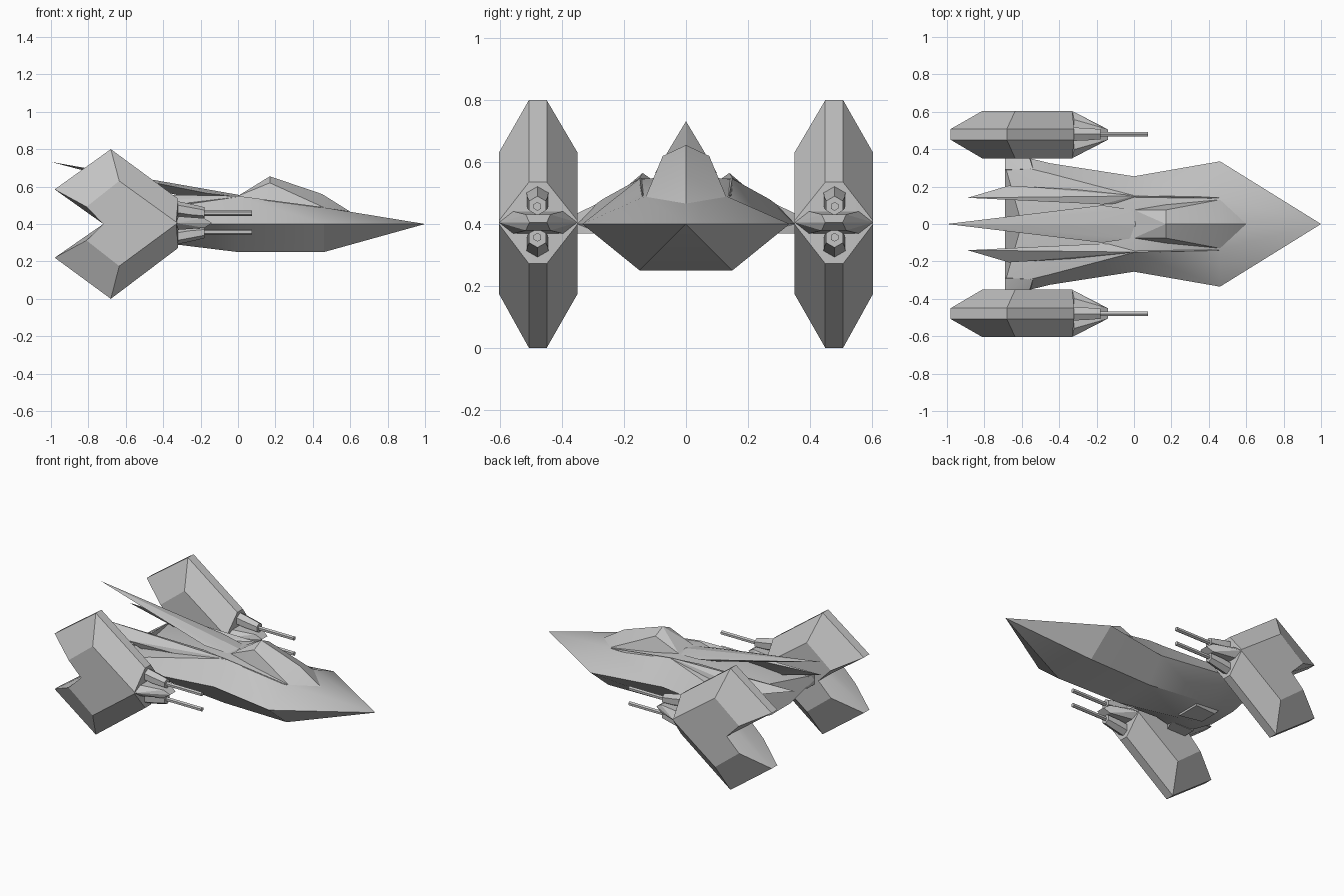
import bpy, bmesh, math

cube = bpy.data.objects.get("Cube")
if cube:
    bpy.data.objects.remove(cube, do_unlink=True)

grey = bpy.data.materials.new("hull_grey")
grey.use_nodes = True
grey.diffuse_color = (0.55, 0.55, 0.55, 1)
grey.node_tree.nodes["Principled BSDF"].inputs["Base Color"].default_value = (0.55, 0.55, 0.55, 1)


def finish(name, bm, angle):
    bmesh.ops.remove_doubles(bm, verts=bm.verts, dist=0.0005)
    bmesh.ops.recalc_face_normals(bm, faces=bm.faces)
    mesh = bpy.data.meshes.new(name)
    bm.to_mesh(mesh)
    bm.free()
    mesh.materials.append(grey)
    ob = bpy.data.objects.new(name, mesh)
    bpy.context.collection.objects.link(ob)
    bpy.ops.object.select_all(action='DESELECT')
    ob.select_set(True)
    bpy.context.view_layer.objects.active = ob
    bpy.ops.object.shade_smooth_by_angle(angle=math.radians(angle))


def loft(name, rings):
    """Skin a list of equal-length rings and cap both ends."""
    bm = bmesh.new()
    loops = [[bm.verts.new(p) for p in ring] for ring in rings]
    n = len(loops[0])
    for a, b in zip(loops, loops[1:]):
        for i in range(n):
            j = (i + 1) % n
            bm.faces.new((a[i], a[j], b[j], b[i]))
    bm.faces.new(loops[0])
    bm.faces.new(loops[-1])
    finish(name, bm, 25)


def solid(name, points, mirror=False, side=1):
    """Convex faceted solid, optionally symmetric about the centre plane."""
    pts = [(x, y * side, z) for x, y, z in points]
    if mirror:
        pts += [(x, -y, z) for x, y, z in pts if y]
    bm = bmesh.new()
    for p in pts:
        bm.verts.new(p)
    res = bmesh.ops.convex_hull(bm, input=bm.verts)
    junk = {g for g in res["geom_interior"] if isinstance(g, bmesh.types.BMVert)}
    bmesh.ops.delete(bm, geom=list(junk), context='VERTS')
    finish(name, bm, 12)


def hexagon(x, y, z, r):
    return [(x, y + r * math.sin(k * math.pi / 3), z + r * math.cos(k * math.pi / 3))
            for k in range(6)]


# Main hull: half sections of ridge, shoulder, rim and keel edge
sections = [
    (1.00, [(0, .40), (0, .40), (0, .40), (0, .40)]),
    (0.46, [(0, .488), (.135, .488), (.335, .40), (.15, .25)]),
    (0.00, [(0, .555), (.152, .545), (.255, .40), (.14, .25)]),
    (-0.45, [(0, .52), (.27, .48), (.325, .40), (.12, .305)]),
    (-0.56, [(0, .50), (.297, .46), (.352, .40), (.11, .32)]),
    (-0.69, [(0, .45), (.315, .44), (.35, .40), (.10, .34)]),
]
rings = []
for x, half in sections:
    ring = [(x, y, z) for y, z in half]
    ring += [(x, -y, z) for y, z in reversed(half[1:])]
    rings.append(ring)
# The stern is notched forward along the centre line
rings[-1][0] = (-.60, 0, .48)
loft("main_hull", rings)

# Cockpit canopy
solid("canopy", [(.6, 0, .466), (.45, 0, .56), (.17, 0, .655), (0, 0, .55),
                 (.46, .13, .488), (.17, .075, .62), (.17, .11, .50), (0, .075, .55)], True)

# Long central tail blade
solid("tail_blade", [(0.02, 0, .553), (-1, 0, .732), (-.25, 0, .535),
                     (-.17, .10, .565), (0, .075, .545)], True)

# Engine block below the stern
solid("engine_block", [(-.42, .08, .29), (-.40, .10, .36), (-.58, .06, .30),
                       (-.66, .09, .40)], True)

# Pod outlines seen from the side: thin rim and wide body
rim = [(-.68, .80), (-.98, .585), (-.72, .40), (-.98, .22), (-.68, 0),
       (-.32, .272), (-.32, .535)]
body = [(-.635, .63), (-.81, .492), (-.72, .40), (-.81, .312), (-.635, .175),
        (-.33, .40), (-.33, .41)]

for side, label in ((1, "left"), (-1, "right")):
    # Shoulder blade running from beside the canopy to its rear tip
    solid(label + "_shoulder_blade",
          [(.46, .14, .49), (0, .15, .55), (-.67, .205, .51), (-.89, .14, .565),
           (-.17, .105, .54), (-.55, .18, .46)], side=side)

    # Tapered wing root joining hull to pod
    solid(label + "_wing_root",
          [(-.52, .27, .37), (-.69, .27, .37), (-.56, .36, .37), (-.69, .36, .37),
           (-.56, .36, .43), (-.69, .36, .43), (-.54, .295, .462), (-.69, .29, .45)], side=side)

    # Chevron pod with a blunt front wall
    loft(label + "_pod", [[(x, side * y, z) for x, z in outline]
                          for y, outline in ((.35, body), (.45, rim), (.508, rim), (.605, body))])

    # Flat wedge nose between the guns
    solid(label + "_pod_nose",
          [(x, .478 + d * w, .405 + e * h) for x, w, h in
           ((-.33, .126, 0), (-.32, .08, .036), (-.18, .04, .026), (-.14, .028, 0))
           for d in (1, -1) for e in (1, -1)], side=side)

    # Twin guns, mirrored above and below the pod nose
    for up, place in ((1, "upper"), (-1, "lower")):
        y, mid = side * .48, .407
        loft(f"{label}_{place}_gun_housing",
             [hexagon(-.33, y, mid + up * .075, .041),
              hexagon(-.26, y, mid + up * .063, .039),
              hexagon(-.18, y, mid + up * .052, .031)])
        loft(f"{label}_{place}_gun_barrel",
             [hexagon(-.20, y, mid + up * .05, .014),
              hexagon(.075, y, mid + up * .05, .014)])
